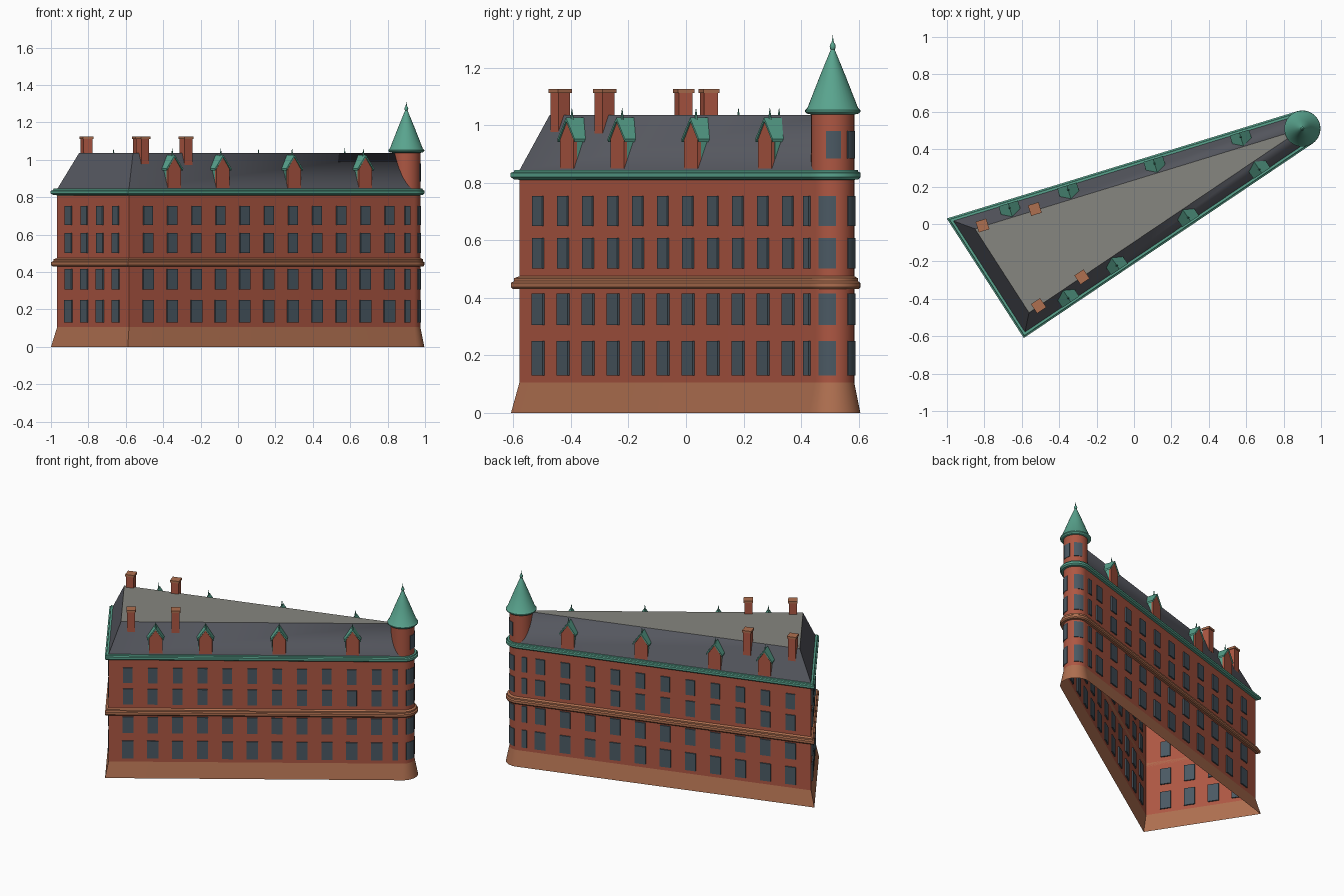
import bpy, bmesh
from math import cos, sin, asin, atan2, pi, radians
from mathutils import Vector, Matrix

if "Cube" in bpy.data.objects:
    bpy.data.objects.remove(bpy.data.objects["Cube"])

# Plan: a wedge with two sharp corners and a round tip
A, B, C, R = Vector((-.967, .017)), Vector((-.583, -.579)), Vector((.90, .51)), .075


def material(name, rgb):
    m = bpy.data.materials.new(name)
    m.diffuse_color = (*rgb, 1)
    m.use_nodes = True
    m.node_tree.nodes["Principled BSDF"].inputs["Base Color"].default_value = m.diffuse_color
    return m


BRICK = material("brick", (.42, .095, .055))
STONE = material("sandstone", (.43, .16, .08))
COPPER = material("copper", (.10, .37, .27))
SLATE = material("slate", (.10, .105, .125))
GLASS = material("glass", (.07, .10, .125))
GRAVEL = material("gravel", (.24, .24, .215))


def normal_of(t):
    return Vector((t.y, -t.x))


def tangent(p, side):
    v = C - p
    a = atan2(v.y, v.x) + side * asin(R / v.length)
    return Vector((cos(a), sin(a)))


tBC, tCA, tAB = tangent(B, -1), -tangent(A, 1), (B - A).normalized()
nBC, nCA, nAB = normal_of(tBC), normal_of(tCA), normal_of(tAB)
TB, TA = C + R * nBC, C + R * nCA
A0, A1 = atan2(nBC.y, nBC.x), atan2(nCA.y, nCA.x)


def corner(p, n, m, d):
    return p + d * (n + m) / (1 + n.dot(m))


def ring(d):
    pts = [corner(A, nCA, nAB, d), corner(B, nAB, nBC, d)]
    for i in range(19):
        a = A0 + (A1 - A0) * i / 18
        pts.append(C + (R + d) * Vector((cos(a), sin(a))))
    return pts


def finish(bm, name, mat, smooth=False):
    bmesh.ops.remove_doubles(bm, verts=bm.verts, dist=1e-5)
    bmesh.ops.recalc_face_normals(bm, faces=bm.faces)
    me = bpy.data.meshes.new(name)
    bm.to_mesh(me)
    bm.free()
    ob = bpy.data.objects.new(name, me)
    bpy.context.collection.objects.link(ob)
    me.materials.append(mat)
    if smooth:
        bpy.ops.object.select_all(action='DESELECT')
        ob.select_set(True)
        bpy.context.view_layer.objects.active = ob
        bpy.ops.object.shade_smooth_by_angle(angle=radians(30))
    return ob


def loft(name, mat, loops):
    bm = bmesh.new()
    rows = [[bm.verts.new(p) for p in loop] for loop in loops]
    n = len(rows[0])
    for a, b in zip(rows, rows[1:]):
        for i in range(n):
            j = (i + 1) % n
            bm.faces.new((a[i], a[j], b[j], b[i]))
    return finish(bm, name, mat, True)


def band(name, mat, profile):
    # sweep an (offset, height) profile round the plan
    return loft(name, mat, [[(p.x, p.y, z) for p in ring(d)] for d, z in profile])


def turned(name, mat, profile, n=36):
    # revolve a (radius, height) profile about the tower axis
    return loft(name, mat, [[(C.x + r * cos(2 * pi * i / n), C.y + r * sin(2 * pi * i / n), z)
                             for i in range(n)] for r, z in profile])


def frame(p, t):
    # local x along the wall, -y outwards
    n = normal_of(t)
    return Matrix(((t.x, -n.x, 0, p.x), (t.y, -n.y, 0, p.y), (0, 0, 1, 0), (0, 0, 0, 1)))


def box(bm, M, size, at):
    bmesh.ops.create_cube(bm, size=1, matrix=M @ Matrix.Translation(at) @ Matrix.Diagonal((*size, 1)))


def prism(bm, M, outline, y0, y1):
    f, b = [[bm.verts.new(M @ Vector((x, y, z))) for x, z in outline] for y in (y0, y1)]
    bm.faces.new(f)
    bm.faces.new(b[::-1])
    for i in range(len(f)):
        j = (i + 1) % len(f)
        bm.faces.new((f[i], b[i], b[j], f[j]))


def curved_window(bm, mid, half, z0, z1, r0=.068, r1=.0785, n=6):
    angs = [mid - half + 2 * half * i / n for i in range(n + 1)]
    outline = [(r1, a) for a in angs] + [(r0, a) for a in reversed(angs)]
    lo, hi = [[bm.verts.new((C.x + r * cos(a), C.y + r * sin(a), z)) for r, a in outline] for z in (z0, z1)]
    bm.faces.new(lo[::-1])
    bm.faces.new(hi)
    for i in range(len(lo)):
        j = (i + 1) % len(lo)
        bm.faces.new((lo[i], lo[j], hi[j], hi[i]))


# Walls and mouldings
band("battered_base", STONE, [(.021, 0), (0, .105)])
band("brick_walls", BRICK, [(0, .105), (0, .82)])
band("string_course", STONE, [(0, .43), (.016, .43), (.021, .437), (.021, .452), (.013, .458), (.013, .468), (0, .475), (0, .43)])
band("cornice", COPPER, [(0, .81), (.014, .812), (.022, .82), (.022, .834), (.014, .838), (.012, .845), (-.004, .845)])

# Mansard roof and flat deck
band("mansard_roof", SLATE, [(0, .843), (-R, 1.035)])
deck = bmesh.new()
deck.faces.new([deck.verts.new((p.x, p.y, 1.035)) for p in
                (corner(A, nCA, nAB, -R), corner(B, nAB, nBC, -R), C)])
finish(deck, "roof_deck", GRAVEL)

# Windows
FLOORS = [(.13, .25, .07), (.305, .415, .068), (.502, .608, .062), (.65, .753, .06)]
wins, round_wins = bmesh.new(), bmesh.new()
LB, LA, LAB = (TB - B).length, (A - TA).length, (B - A).length
sides = [(B, tBC, [.121 + .1556 * i for i in range(11)], LB - .045),
         (TA, tCA, [LA - .135 - .1645 * i for i in range(11)], .045),
         (A, tAB, [LAB * (.165 + .2185 * i) for i in range(4)], None)]
for z0, z1, w in FLOORS:
    for p, t, spots, narrow in sides:
        M = frame(p, t)
        for s in spots:
            box(wins, M, (w, .016, z1 - z0), (s, 0, (z0 + z1) / 2))
        if narrow:
            box(wins, M, (.034, .014, z1 - z0), (narrow, 0, (z0 + z1) / 2))
    for k in (.25, .75):
        curved_window(round_wins, A0 + (A1 - A0) * k, radians(23), z0, z1)
for a in (2, 62):
    curved_window(round_wins, radians(a), radians(20), .885, .98)
finish(wins, "wall_windows", GLASS)
finish(round_wins, "tower_windows", GLASS, True)

# Corner tower with cone and finial
turned("tower_drum", BRICK, [(R, .84), (R, 1.045)])
turned("tower_cone", COPPER, [(R, 1.037), (.09, 1.04), (.096, 1.046), (.096, 1.052), (.088, 1.06), (.045, 1.17), (.006, 1.265)])
turned("tower_finial", COPPER, [(.005, 1.26), (.009, 1.266), (.0105, 1.274), (.008, 1.282), (.004, 1.287), (0, 1.313)], 16)

# Dormers
faces, cheeks, spikes = bmesh.new(), bmesh.new(), bmesh.new()
front = [(-.042, .85), (.042, .85), (.042, .95), (0, 1.012), (-.042, .95)]
body = [(-.043, .87), (.043, .87), (.043, .95), (0, 1.012), (-.043, .95)]
hood = [(-.052, .942), (0, 1.014), (.052, .942), (.054, .952), (0, 1.026), (-.054, .952)]
for f in (.16, .33, .58, .83):
    for p, t, s in ((B, tBC, f * LB), (TA, tCA, (1 - f) * LA)):
        M = frame(p + t * s, t)
        prism(faces, M, front, .001, .014)
        prism(cheeks, M, body, .014, .07)
        prism(cheeks, M, hood, -.003, .074)
        bmesh.ops.create_cone(spikes, segments=8, radius1=.007, radius2=0, depth=.045,
                              matrix=M @ Matrix.Translation((0, .022, 1.04)))
finish(faces, "dormer_fronts", BRICK)
finish(cheeks, "dormer_roofs", COPPER)
finish(spikes, "dormer_finials", COPPER)

# Chimneys
stacks, caps = bmesh.new(), bmesh.new()
for x, y, t in ((-.81, -.008, tCA), (-.53, .08, tCA), (-.51, -.437, tBC), (-.278, -.283, tBC)):
    M = frame(Vector((x, y)), t)
    box(stacks, M, (.05, .05, .16), (0, 0, 1.035))
    box(caps, M, (.059, .059, .014), (0, 0, 1.118))
finish(stacks, "chimney_stacks", BRICK)
finish(caps, "chimney_caps", STONE)
